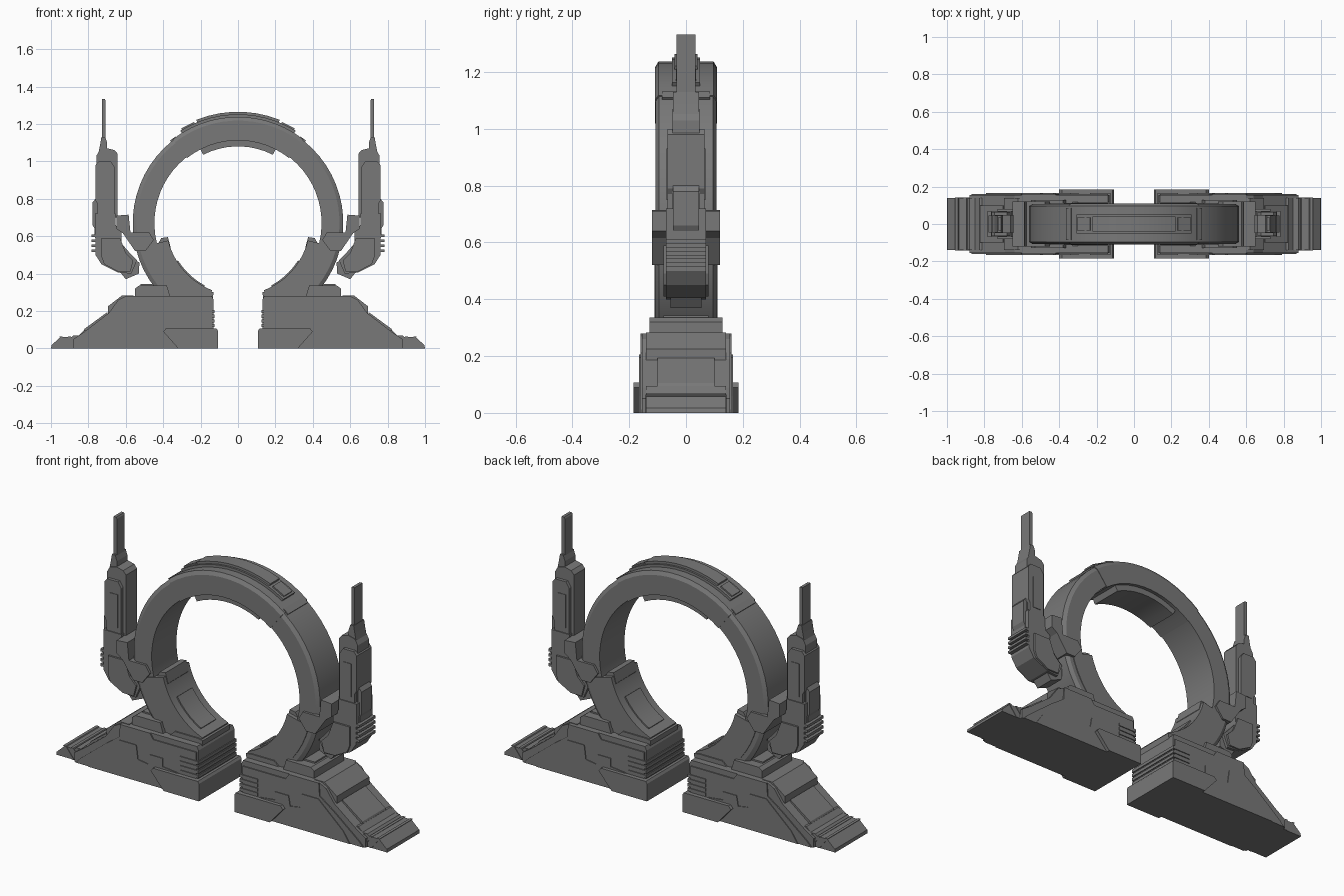
import bpy, bmesh
from math import sin, cos, radians

CZ = 0.67  # ring centre height
metal = bpy.data.materials.new("dark_metal")
metal.diffuse_color = (0.19, 0.19, 0.19, 1)


def finish(name, bm, mirror, smooth=False):
    bmesh.ops.recalc_face_normals(bm, faces=bm.faces[:])
    me = bpy.data.meshes.new(name)
    bm.to_mesh(me)
    bm.free()
    me.materials.append(metal)
    ob = bpy.data.objects.new(name, me)
    bpy.context.collection.objects.link(ob)
    if smooth:
        bpy.context.view_layer.objects.active = ob
        ob.select_set(True)
        bpy.ops.object.shade_smooth_by_angle(angle=radians(20))
        ob.select_set(False)
    if mirror:
        ob.modifiers.new("Mirror", 'MIRROR').use_axis[0] = True
    return ob


def prism(name, pts, w, mirror=True):
    """Front-view (x, z) outline extruded from y=-w to y=w."""
    bm = bmesh.new()
    a = [bm.verts.new((x, -w, z)) for x, z in pts]
    b = [bm.verts.new((x, w, z)) for x, z in pts]
    bm.faces.new(a)
    bm.faces.new(b[::-1])
    n = len(pts)
    for i in range(n):
        bm.faces.new((a[i], a[(i + 1) % n], b[(i + 1) % n], b[i]))
    return finish(name, bm, mirror)


def box(name, x0, x1, z0, z1, w):
    return prism(name, [(x0, z0), (x1, z0), (x1, z1), (x0, z1)], w)


def arc(name, a0, a1, r0, r1, w, chamfer=(0.0, 0.0), mirror=True, step=6):
    """Ring sector; angles in degrees measured from the top."""
    cr, cy = chamfer
    if cr:
        sec = [(r0, -w), (r1 - cr, -w), (r1, -w + cy), (r1, w - cy), (r1 - cr, w), (r0, w)]
    else:
        sec = [(r0, -w), (r1, -w), (r1, w), (r0, w)]
    n = max(1, round((a1 - a0) / step))
    bm = bmesh.new()
    rows = []
    for i in range(n + 1):
        t = radians(a0 + (a1 - a0) * i / n)
        rows.append([bm.verts.new((r * sin(t), y, CZ + r * cos(t))) for r, y in sec])
    m = len(sec)
    for p, q in zip(rows, rows[1:]):
        for j in range(m):
            k = (j + 1) % m
            bm.faces.new((p[j], p[k], q[k], q[j]))
    bm.faces.new(rows[0])
    bm.faces.new(rows[-1][::-1])
    return finish(name, bm, mirror, True)


# --- ring, open at the bottom ---
arc("ring", -158, 158, 0.447, 0.563, 0.107, (0.02, 0.012), mirror=False)
arc("ring_top_shell", -38, 38, 0.442, 0.568, 0.109, (0.02, 0.012), mirror=False)
arc("ring_top_rail", -32, 32, 0.55, 0.582, 0.05, mirror=False)
arc("ring_crown", -22, 22, 0.56, 0.595, 0.04, mirror=False)
arc("ring_inner_panel", -27, 27, 0.41, 0.45, 0.09, mirror=False)
arc("ring_seam_clip", 36, 39.5, 0.53, 0.571, 0.085)
arc("ring_crown_block", 23.5, 31, 0.56, 0.59, 0.035)

# --- cradle hugging the lower ring ---
arc("cradle", 104, 159, 0.385, 0.52, 0.111)
arc("cradle_inner_pad", 122, 152, 0.378, 0.42, 0.065)
prism("cradle_tip", [(0.36, 0.54), (0.375, 0.595), (0.41, 0.59), (0.45, 0.52), (0.41, 0.45)], 0.09)

# --- base ---
prism("base_body", [(0.13, 0), (0.13, 0.26), (0.14, 0.28), (0.60, 0.28), (0.64, 0.26),
                    (0.69, 0.19), (0.82, 0.09), (0.88, 0.05), (0.88, 0)], 0.155)
prism("base_side_panel", [(0.14, 0), (0.14, 0.25), (0.40, 0.25), (0.42, 0.28), (0.60, 0.28),
                          (0.605, 0.21), (0.69, 0.15), (0.84, 0.03), (0.87, 0)], 0.161)
prism("base_side_armour", [(0.30, 0), (0.25, 0.11), (0.34, 0.12), (0.34, 0.165), (0.42, 0.165),
                           (0.43, 0.11), (0.49, 0.12), (0.50, 0.195), (0.60, 0.195), (0.75, 0.06),
                           (0.79, 0)], 0.165)
prism("base_shoulder", [(0.56, 0.15), (0.56, 0.283), (0.62, 0.283), (0.695, 0.225),
                        (0.695, 0.18)], 0.14)
prism("slope_panel", [(0.66, 0.10), (0.70, 0.193), (0.82, 0.105), (0.83, 0.08), (0.80, 0.04)], 0.10)
prism("toe", [(0.80, 0), (0.80, 0.095), (0.825, 0.095), (0.85, 0.07), (0.88, 0.07), (0.89, 0.06),
              (0.95, 0.06), (0.997, 0.017), (1.0, 0)], 0.14)
for i in range(3):
    x = 0.80 + i * 0.045
    prism(f"toe_slat_{i}", [(x, 0.0), (x + 0.05, 0.064), (x + 0.066, 0.064), (x + 0.016, 0.0)], 0.143)
prism("inner_foot", [(0.107, 0), (0.107, 0.095), (0.115, 0.107), (0.385, 0.107), (0.40, 0.09),
                     (0.32, 0)], 0.184)
for i in range(4):
    z = 0.113 + i * 0.025
    box(f"base_rib_{i}", 0.125, 0.235, z, z + 0.017, 0.166)
prism("base_top_block", [(0.14, 0.24), (0.13, 0.30), (0.16, 0.305), (0.30, 0.305), (0.34, 0.27)], 0.118)
prism("base_platform", [(0.36, 0.27), (0.38, 0.335), (0.53, 0.335), (0.55, 0.32), (0.55, 0.27)], 0.128)
box("platform_cap", 0.42, 0.52, 0.33, 0.343, 0.08)

# --- side arms ---
prism("arm_clamp", [(0.65, 0.64), (0.65, 0.71), (0.585, 0.715), (0.575, 0.62), (0.475, 0.62),
                    (0.45, 0.58), (0.495, 0.52), (0.55, 0.52), (0.615, 0.615)], 0.12)
prism("arm_elbow", [(0.655, 0.72), (0.655, 0.66), (0.622, 0.62), (0.622, 0.56), (0.57, 0.50),
                    (0.54, 0.47), (0.57, 0.40), (0.64, 0.405), (0.73, 0.45), (0.762, 0.50),
                    (0.765, 0.72)], 0.07)
prism("elbow_shell", [(0.63, 0.59), (0.60, 0.51), (0.56, 0.47), (0.575, 0.41), (0.64, 0.41),
                      (0.715, 0.45), (0.73, 0.49), (0.73, 0.59)], 0.08)
prism("elbow_tip", [(0.53, 0.40), (0.527, 0.46), (0.58, 0.48), (0.64, 0.42), (0.60, 0.37)], 0.055)
for i in range(4):
    z = 0.515 + i * 0.027
    box(f"arm_fin_{i}", 0.70, 0.783, z, z + 0.014, 0.07)
prism("arm_back_plate", [(0.70, 0.60), (0.70, 0.78), (0.72, 0.80), (0.762, 0.80), (0.778, 0.78),
                         (0.778, 0.66), (0.767, 0.64), (0.767, 0.60)], 0.045)
prism("tower_core", [(0.643, 0.70), (0.643, 1.04), (0.66, 1.06), (0.70, 1.07), (0.74, 1.06),
                     (0.757, 1.03), (0.757, 0.70)], 0.048)
prism("tower_plates", [(0.66, 0.70), (0.66, 0.97), (0.68, 1.0), (0.745, 1.0), (0.762, 0.98),
                       (0.762, 0.79), (0.75, 0.77), (0.75, 0.70)], 0.065)
box("tower_inset", 0.68, 0.73, 0.75, 0.93, 0.068)
prism("spire_collar", [(0.70, 1.0), (0.70, 1.10), (0.71, 1.13), (0.73, 1.13), (0.737, 1.09),
                       (0.745, 1.05), (0.745, 1.0)], 0.045)
prism("spire", [(0.708, 1.0), (0.708, 1.325), (0.712, 1.333), (0.728, 1.333), (0.728, 1.0)], 0.034)
